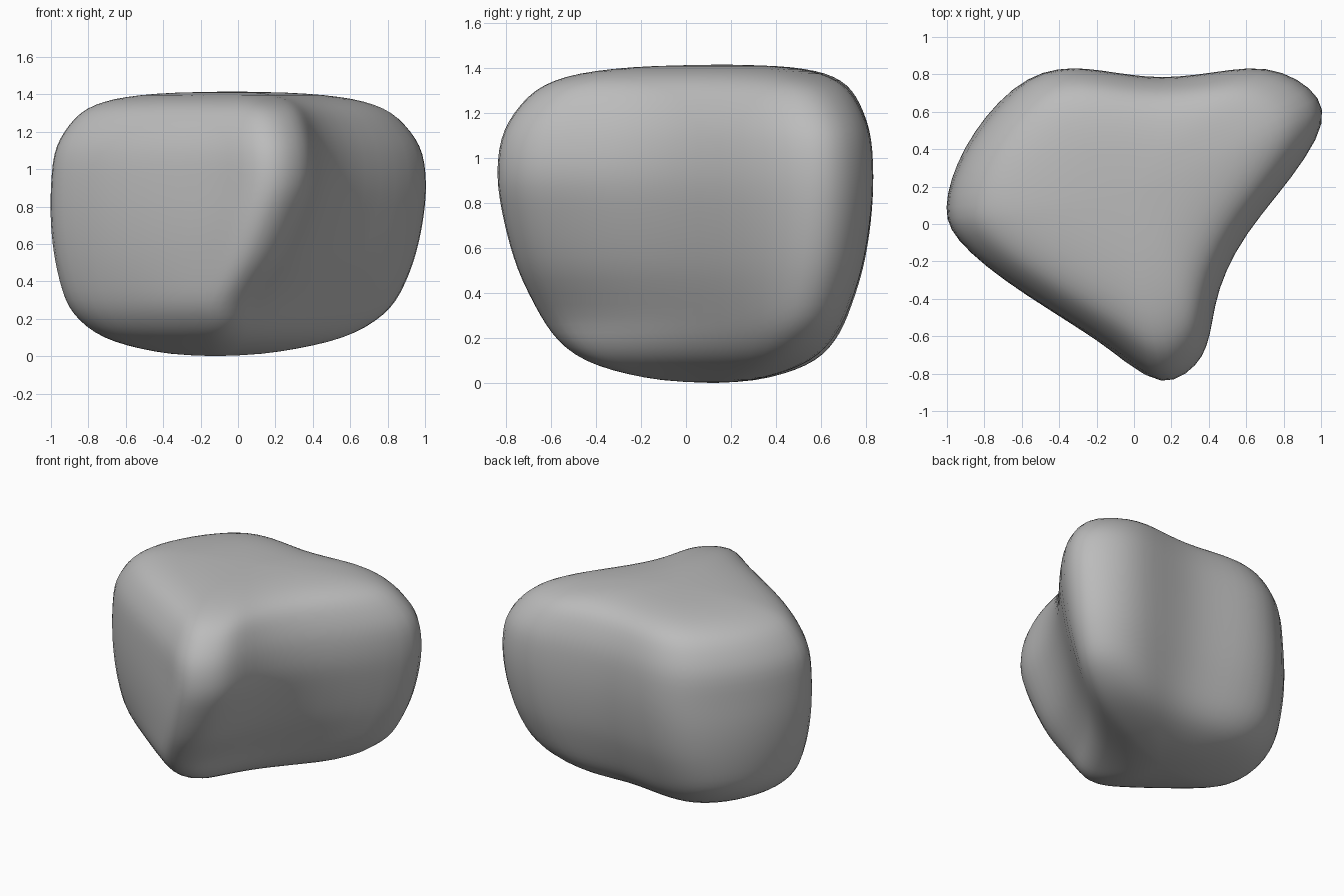
import bpy
import bmesh
from mathutils import Vector

default_cube = bpy.data.objects.get("Cube")
if default_cube:
    bpy.data.objects.remove(default_cube, do_unlink=True)

# Outline of the widest level: three rounded lobes, counter-clockwise from the right
UPPER = [(1.03, .55), (.95, .73), (.71, .845), (.42, .81), (.15, .78), (-.1, .81),
         (-.33, .84), (-.56, .79), (-.78, .58), (-.94, .33), (-1.01, .08),
         (-.95, -.08), (-.7, -.3), (-.3, -.55), (-.05, -.71), (.15, -.87),
         (.34, -.76), (.41, -.6), (.45, -.35), (.6, -.05), (.85, .25)]

# Outline near the base, with the front lobe swung to one side
LOWER = [(.87, .48), (.79, .65), (.57, .72), (.3, .68), (.1, .67), (-.1, .69),
         (-.32, .72), (-.57, .7), (-.78, .52), (-.9, .28), (-.93, .07),
         (-.85, -.09), (-.64, -.26), (-.41, -.44), (-.25, -.56), (-.1, -.66),
         (.03, -.6), (.1, -.49), (.19, -.3), (.36, -.04), (.65, .25)]

# Height and shrink factor of the rounded underside and crown
UNDERSIDE = [(.005, .22), (.04, .48), (.1, .73), (.19, .9)]
CROWN = [(1.08, .985), (1.2, .93), (1.3, .84), (1.36, .715), (1.395, .52), (1.412, .26)]
BASE_Z, WIDE_Z, TOP_Z = .3, .92, 1.415
BASE_CENTRE = Vector((-.13, .12))
CROWN_CENTRE = Vector((-.04, .17))
BULGE = .025
LOBE_ROUNDING = .6


def shrunk(outline, centre, factor, z):
    """Ring drawn in toward the centre, the far lobes more than the near walls."""
    ring = []
    for p in outline:
        arm = Vector(p) - centre
        local = factor + (1 - factor) * factor * LOBE_ROUNDING * (.9 - arm.length)
        ring.append(Vector((*(centre + arm * local), z)))
    return ring


def blended(t):
    """Ring of the side wall, swelling gently at mid height."""
    z = BASE_Z + (WIDE_Z - BASE_Z) * t
    swell = 1 + BULGE * 4 * t * (1 - t)
    return [Vector((*Vector(a).lerp(Vector(b), t ** .72) * swell, z))
            for a, b in zip(LOWER, UPPER)]


def smooth_point(a, b, c, d, t):
    """Point on a Catmull-Rom curve between b and c."""
    return (b * 2 + (c - a) * t + (a * 2 - b * 5 + c * 4 - d) * t ** 2
            + (b * 3 - a - c * 3 + d) * t ** 3) / 2


def resample(points, steps, closed):
    n = len(points)
    pick = (lambda i: points[i % n]) if closed else (
        lambda i: points[max(0, min(n - 1, i))])
    result = [smooth_point(*(pick(i + k) for k in (-1, 0, 1, 2)), s / steps)
              for i in range(n if closed else n - 1) for s in range(steps)]
    return result if closed else result + [points[-1]]


# Key rings from bottom to top, smoothed around and then upward
rings = [shrunk(LOWER, BASE_CENTRE, f, z) for z, f in UNDERSIDE]
rings += [blended(t) for t in (0, .25, .5, .75, 1)]
rings += [shrunk(UPPER, CROWN_CENTRE, f, z) for z, f in CROWN]
rings = [resample(ring, 3, True) for ring in rings]
columns = [resample(list(column), 3, False) for column in zip(*rings)]
rings = list(zip(*columns))

# Skin the rings and close both ends with fans
bm = bmesh.new()
grid = [[bm.verts.new(p) for p in ring] for ring in rings]
count = len(grid[0])
for low, high in zip(grid, grid[1:]):
    for i in range(count):
        j = (i + 1) % count
        bm.faces.new((low[i], low[j], high[j], high[i]))
bottom = bm.verts.new((*BASE_CENTRE, 0))
top = bm.verts.new((*CROWN_CENTRE, TOP_Z))
for i in range(count):
    j = (i + 1) % count
    bm.faces.new((bottom, grid[0][j], grid[0][i]))
    bm.faces.new((top, grid[-1][i], grid[-1][j]))

# Soften the creases between levels without moving the outer shape much
for _ in range(6):
    bmesh.ops.smooth_vert(bm, verts=bm.verts, factor=.5,
                          use_axis_x=True, use_axis_y=True, use_axis_z=False)
bmesh.ops.recalc_face_normals(bm, faces=bm.faces)
mesh = bpy.data.meshes.new("boulder")
bm.to_mesh(mesh)
bm.free()
boulder = bpy.data.objects.new("boulder", mesh)
bpy.context.collection.objects.link(boulder)

# Plain stone grey
stone = bpy.data.materials.new("stone_grey")
stone.use_nodes = True
stone.diffuse_color = (.5, .5, .5, 1)
stone.node_tree.nodes["Principled BSDF"].inputs["Base Color"].default_value = (.5, .5, .5, 1)
mesh.materials.append(stone)

bpy.ops.object.select_all(action="DESELECT")
boulder.select_set(True)
bpy.context.view_layer.objects.active = boulder
bpy.ops.object.shade_smooth()
